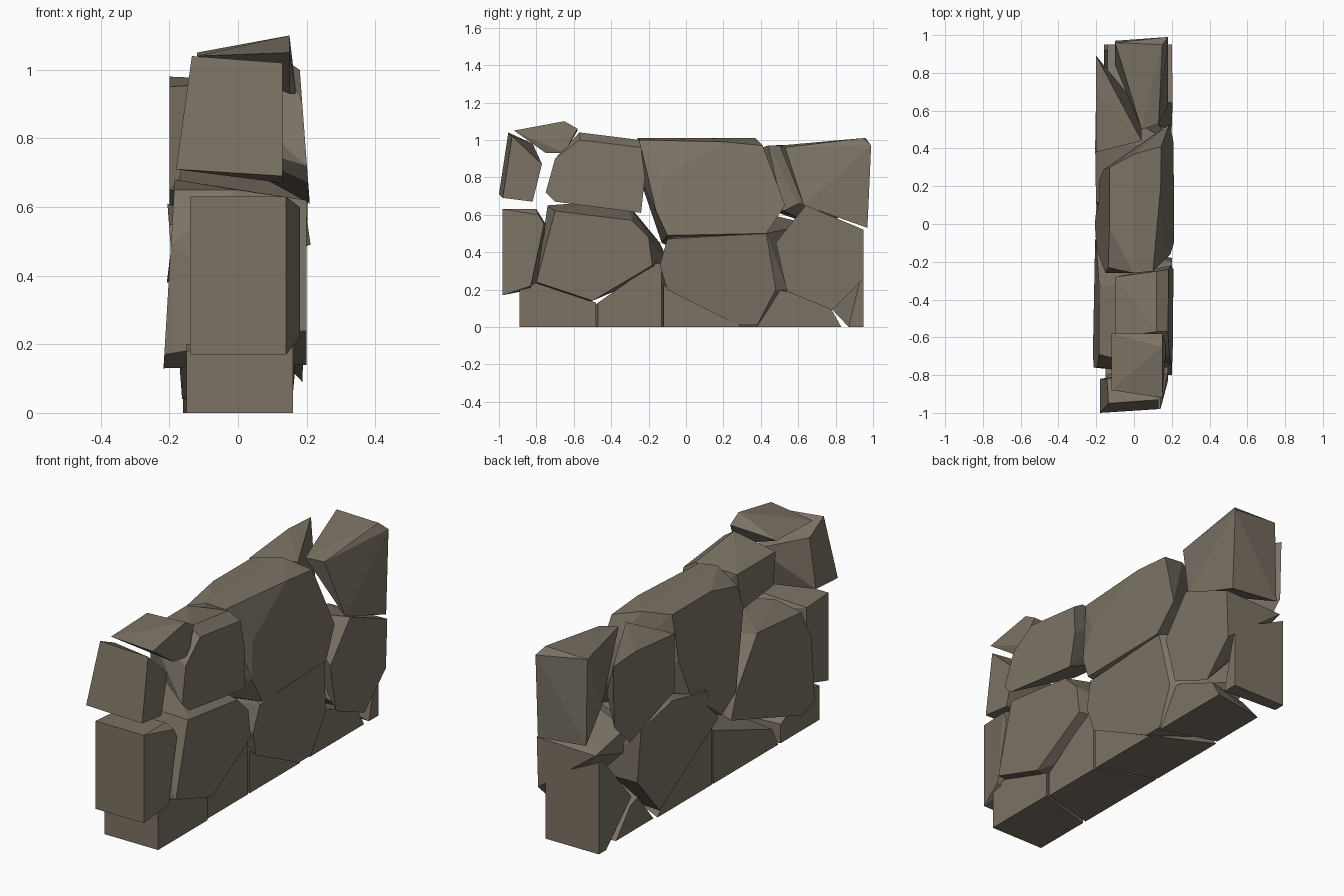
import bpy, bmesh, math

stone_mat = bpy.data.materials.new("grey brown stone")
stone_mat.diffuse_color = (0.20, 0.17, 0.13, 1)


def outline(x, points):
    """Place (y, z) points at x, or on a leaning plane: x = (at z 0, at z 1)."""
    x0, x1 = x if isinstance(x, tuple) else (x, x)
    return [(x0 + (x1 - x0) * z, y, z) for y, z in points]


def stone(name, x_left, left, x_right, right, extra=()):
    """Flat-faced rock: convex hull of an outline on each wall side."""
    pts = outline(x_left, left) + outline(x_right, right) + list(extra)
    bm = bmesh.new()
    verts = [bm.verts.new(p) for p in pts]
    res = bmesh.ops.convex_hull(bm, input=verts)
    junk = {g for g in res["geom_interior"] + res["geom_unused"]
            if isinstance(g, bmesh.types.BMVert)}
    bmesh.ops.delete(bm, geom=list(junk), context='VERTS')
    bmesh.ops.dissolve_limit(bm, angle_limit=math.radians(4),
                             verts=bm.verts[:], edges=bm.edges[:])
    bmesh.ops.recalc_face_normals(bm, faces=bm.faces[:])
    me = bpy.data.meshes.new(name)
    bm.to_mesh(me)
    bm.free()
    me.materials.append(stone_mat)
    ob = bpy.data.objects.new(name, me)
    bpy.context.collection.objects.link(ob)
    return ob


# base course, front to back
stone("base_stone_front", -0.15, [(-.89, 0), (-.57, 0), (-.57, .1), (-.79, .2), (-.89, .18)],
      0.16, [(-.89, 0), (-.48, 0), (-.48, .13), (-.79, .24), (-.89, .2)])
stone("base_stone_second", -0.15, [(-.55, 0), (-.01, 0), (-.01, .28), (-.5, .1)],
      0.15, [(-.47, 0), (-.13, 0), (-.13, .34), (-.17, .34), (-.47, .13)])
stone("base_stone_middle", -0.15, [(0, 0), (.45, 0), (.4, .06), (0, .3)],
      0.15, [(-.12, 0), (.3, 0), (-.02, .13), (-.12, .22)])
stone("base_stone_fourth", -0.14, [(.47, 0), (.78, 0), (.66, .14), (.6, .16)],
      0.15, [(.38, 0), (.83, 0), (.78, .09), (.54, .19), (.48, .2)])
stone("base_stone_rear", -0.16, [(.89, 0), (.95, 0), (.95, .48), (.92, .48), (.68, .2)],
      0.15, [(.87, 0), (.95, 0), (.95, .33)])

# lower course
stone("lower_front_end", -0.14, [(-.98, .17), (-.98, .63), (-.8, .62), (-.8, .22)],
      0.14, [(-.98, .17), (-.98, .63), (-.8, .63), (-.75, .55), (-.83, .2)],
      [(.18, -.79, .6), (.18, -.76, .55), (.18, -.83, .22)])
stone("lower_front_face", (-.225, -.165),
      [(-.33, .68), (-.69, .65), (-.76, .49), (-.76, .17), (-.66, .13), (-.08, .32), (-.14, .45)],
      0.20, [(-.8, .24), (-.7, .62), (-.29, .57), (-.2, .48), (-.18, .33), (-.5, .14)],
      [(0, -.74, .65), (0, -.28, .61), (0, -.18, .49)])
stone("lower_middle_face", (-.16, -.235),
      [(.66, .55), (.41, .61), (.12, .55), (0, .36), (.45, .04), (.66, .27)],
      (.155, .245), [(-.1, .47), (-.14, .33), (-.1, .2), (.28, .01), (.38, .01),
                     (.48, .2), (.43, .5)],
      [(.12, .47, .5), (.12, .54, .2)])
stone("lower_rear_face", -0.14, [(.7, .56), (.95, .51), (.72, .44)],
      (.185, .215), [(.48, .45), (.64, .65), (.95, .52), (.95, .26), (.78, .09), (.54, .19)])

# upper course
stone("upper_front_end", (-.28, -.14), [(-1, .71), (-.95, 1.04), (-.82, .98), (-.82, .72)],
      0.13, [(-.98, .69), (-.93, 1.02), (-.77, .87), (-.82, .67)])
stone("upper_front_face", -0.10, [(-.28, .98), (-.6, .98), (-.58, .81), (-.32, .78)],
      (.255, .18), [(-.75, .72), (-.7, .9), (-.57, 1.0), (-.24, .96), (-.22, .8),
                    (-.24, .61), (-.7, .67)],
      [(.12, -.57, 1.04), (.12, -.25, 1.0)])
stone("upper_middle_face", (-.255, -.13),
      [(-.02, 1.0), (-.23, .95), (-.26, .83), (-.13, .45), (0, .38), (.23, .57),
       (.29, .76), (.3, 1.0)],
      (.28, .14), [(-.12, .8), (.2, .99), (.41, .97), (.53, .65), (.43, .5),
                   (-.1, .49), (-.16, .62)],
      [(0, -.26, 1.01), (.1, -.25, 1.0), (0, .37, 1.01)])
stone("upper_rear_left_face", -0.20,
      [(.7, .98), (.38, .95), (.38, .65), (.75, .52), (.88, .65), (.89, .97)],
      0.04, [(.44, .97), (.52, .62), (.6, .66)])
stone("upper_rear_end", -0.10, [(.96, 1.01), (.97, .56), (.84, .72)],
      0.18, [(.99, .97), (.97, .53), (.63, .65)],
      [(.15, .95, 1.01), (.13, .53, .96), (.04, .5, .97)])

# loose cap rock
stone("cap_stone", -0.12, [(-.88, 1.04), (-.58, 1.05)],
      0.15, [(-.92, 1.05), (-.65, 1.10), (-.58, 1.06), (-.7, .93), (-.75, .93)],
      [(.17, -.65, .93)])
